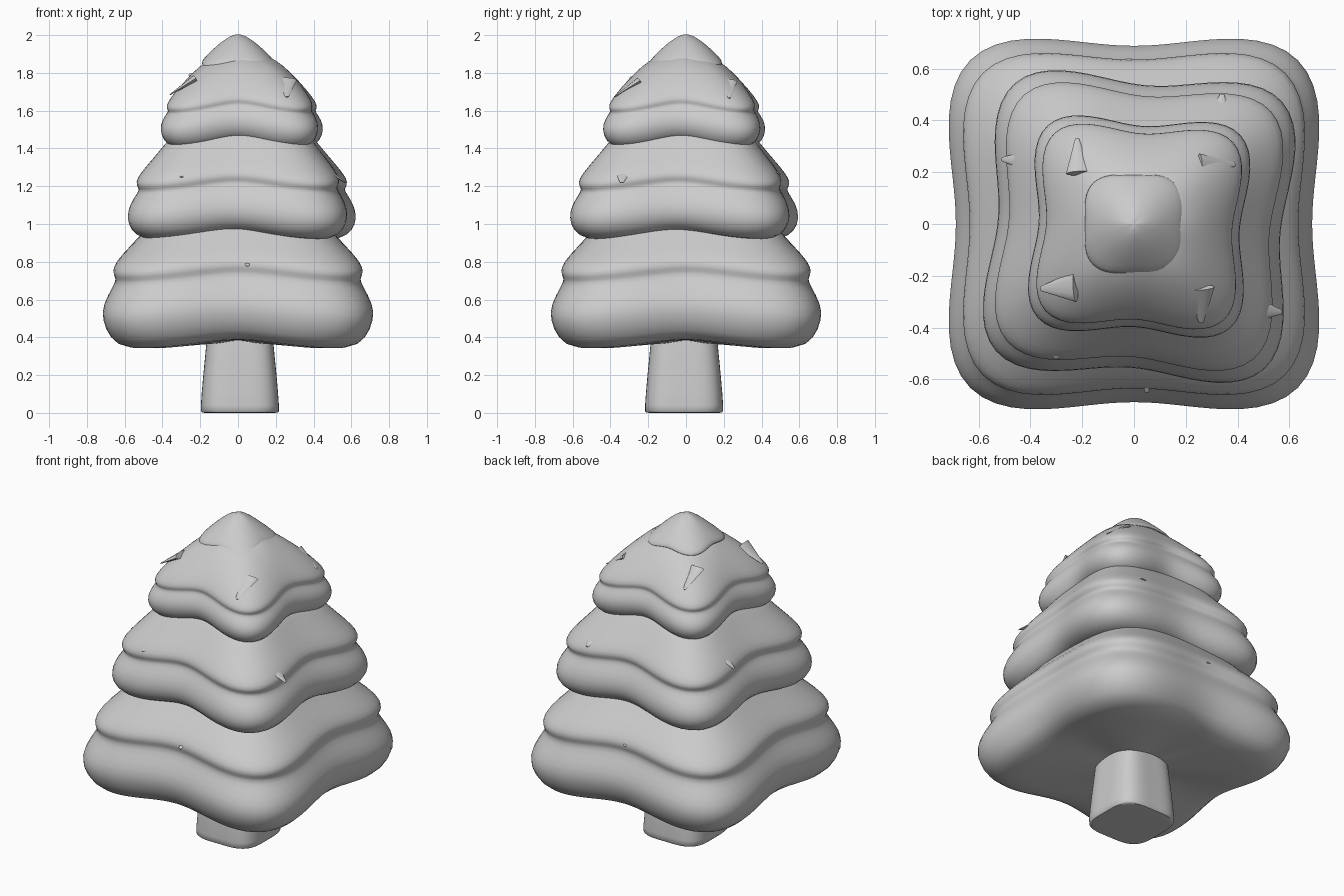
import bpy, bmesh, math
from mathutils import Vector

cube = bpy.data.objects.get("Cube")
if cube:
    bpy.data.objects.remove(cube)

grey = bpy.data.materials.new("soft grey")
grey.use_nodes = True
grey.diffuse_color = (0.6, 0.6, 0.6, 1)
grey.node_tree.nodes["Principled BSDF"].inputs["Base Color"].default_value = grey.diffuse_color

SEGMENTS = 48


def finish(name, bm, angle):
    bmesh.ops.recalc_face_normals(bm, faces=bm.faces)
    mesh = bpy.data.meshes.new(name)
    bm.to_mesh(mesh)
    bm.free()
    mesh.materials.append(grey)
    obj = bpy.data.objects.new(name, mesh)
    bpy.context.collection.objects.link(obj)
    bpy.ops.object.select_all(action="DESELECT")
    obj.select_set(True)
    bpy.context.view_layer.objects.active = obj
    bpy.ops.object.shade_smooth_by_angle(angle=math.radians(angle))
    return obj


def outline(power, pinch):
    """Unit rounded square whose side middles are pinched inwards."""
    points = []
    for i in range(SEGMENTS):
        a = math.tau * i / SEGMENTS
        c, s = math.cos(a), math.sin(a)
        r = (abs(c) ** power + abs(s) ** power) ** (-1 / power)
        middle = (1 + math.cos(4 * a)) / 2
        points.append((Vector((c, s, 0)) * r * (1 - pinch * middle), middle))
    widest = max(p.x for p, _ in points)
    return [(p / widest, m) for p, m in points]


def loft(name, profile, power=4.5, pinch=0.08, lift=0.05, turn=0, centre=(0, 0), angle=80):
    """Stack scaled outlines along a (half width, height) profile."""
    bm = bmesh.new()
    shape = outline(power, pinch)
    co, si = math.cos(math.radians(turn)), math.sin(math.radians(turn))
    rings = []
    widest = max(half for half, _ in profile)
    for half, z in profile:
        ring = []
        for p, middle in shape:
            x, y = p.x * half, p.y * half
            up = lift * middle * min(1, 1.5 * half / widest)
            ring.append(bm.verts.new((centre[0] + x * co - y * si,
                                      centre[1] + x * si + y * co, z + up)))
        rings.append(ring)
    for low, high in zip(rings, rings[1:]):
        for i in range(SEGMENTS):
            j = (i + 1) % SEGMENTS
            bm.faces.new((low[i], low[j], high[j], high[i]))
    bm.faces.new(rings[0])
    bm.faces.new(rings[-1])
    obj = finish(name, bm, angle)
    mod = obj.modifiers.new("smooth", "SUBSURF")
    mod.levels = mod.render_levels = 1
    return obj


def tuft(name, tip, length, width):
    """Flat pointed flake, its root buried in the tier and its tip standing off."""
    x, y, z = tip
    side = Vector((math.copysign(1, x), 0.25 * y, 0)) if abs(x) > abs(y) \
        else Vector((0.25 * x, math.copysign(1, y), 0))
    axis = (side.normalized() + Vector((0, 0, -0.65))).normalized()
    bm = bmesh.new()
    bmesh.ops.create_cone(bm, cap_ends=True, segments=12, radius1=width,
                          radius2=width * 0.15, depth=length)
    across = axis.cross(Vector((0, 0, 1))).normalized()
    normal = across.cross(axis)
    for v in bm.verts:
        p = v.co.copy()
        v.co = Vector(tip) + across * p.x + normal * p.y * 0.3 + axis * (p.z - length / 2)
    finish(name, bm, 50)


# Trunk
loft("trunk", [(0.17, 0), (0.205, 0), (0.21, 0.01), (0.195, 0.2), (0.175, 0.38), (0.17, 0.5)],
     power=3.5, pinch=0.02, lift=0, centre=(0.01, -0.01), angle=60)

# Three tiers: rounded skirt, crease, overhanging upper layer, slope
loft("lower_tier",
     [(0.1, 0.37), (0.4, 0.35), (0.61, 0.33), (0.68, 0.38), (0.725, 0.48), (0.715, 0.56),
      (0.67, 0.64), (0.645, 0.69), (0.662, 0.715), (0.665, 0.75), (0.63, 0.8),
      (0.55, 0.88), (0.47, 0.97), (0.4, 1.06)])
loft("middle_tier",
     [(0.1, 0.94), (0.4, 0.925), (0.51, 0.91), (0.57, 0.96), (0.59, 1.02), (0.575, 1.09),
      (0.535, 1.15), (0.525, 1.175), (0.54, 1.195), (0.54, 1.225), (0.5, 1.28),
      (0.44, 1.35), (0.37, 1.44), (0.3, 1.52)],
     pinch=0.11, turn=-4, centre=(0.02, -0.01))
loft("upper_tier",
     [(0.08, 1.42), (0.25, 1.41), (0.35, 1.39), (0.405, 1.43), (0.425, 1.49), (0.41, 1.54),
      (0.385, 1.575), (0.38, 1.59), (0.39, 1.605), (0.385, 1.63), (0.34, 1.69),
      (0.27, 1.765), (0.2, 1.83), (0.1, 1.9)],
     pinch=0.12, turn=-3, centre=(0.02, -0.01))

# Pointed cap
loft("top_cap", [(0.1, 1.82), (0.175, 1.825), (0.195, 1.835), (0.185, 1.855), (0.14, 1.9),
                 (0.09, 1.95), (0.04, 1.99), (0.01, 2.003)],
     power=3, pinch=0.06, lift=0.02)

# Tufts: tip positions around each tier
tufts = {
    "lower_tuft": (0.79, [(-.38, .63), (-.02, .64), (.36, .63), (-.61, .39), (-.63, -.09), (.62, .01),
                          (.63, -.36), (.62, .37), (.05, -.65), (-.34, -.63), (.41, -.62)]),
    "middle_tuft": (1.25, [(-.13, .5), (.34, .5), (-.51, .25), (.54, .24), (-.47, -.25),
                           (.57, -.34), (.16, -.53), (-.3, -.52)]),
    "upper_tuft": (1.7, [(-.22, .33), (.12, .31), (.39, .23), (-.29, .1), (.3, -.11),
                         (.26, -.38), (-.1, -.32), (-.36, -.25)]),
}
for name, (height, tips) in tufts.items():
    reach = sum(max(abs(x), abs(y)) for x, y in tips) / len(tips)
    for i, (x, y) in enumerate(tips):
        # Tips further out sit lower on the slope
        z = height - 0.6 * (max(abs(x), abs(y)) - reach)
        tuft(f"{name}_{i + 1}", (x, y, z), 0.16, 0.06 if i % 2 else 0.05)
